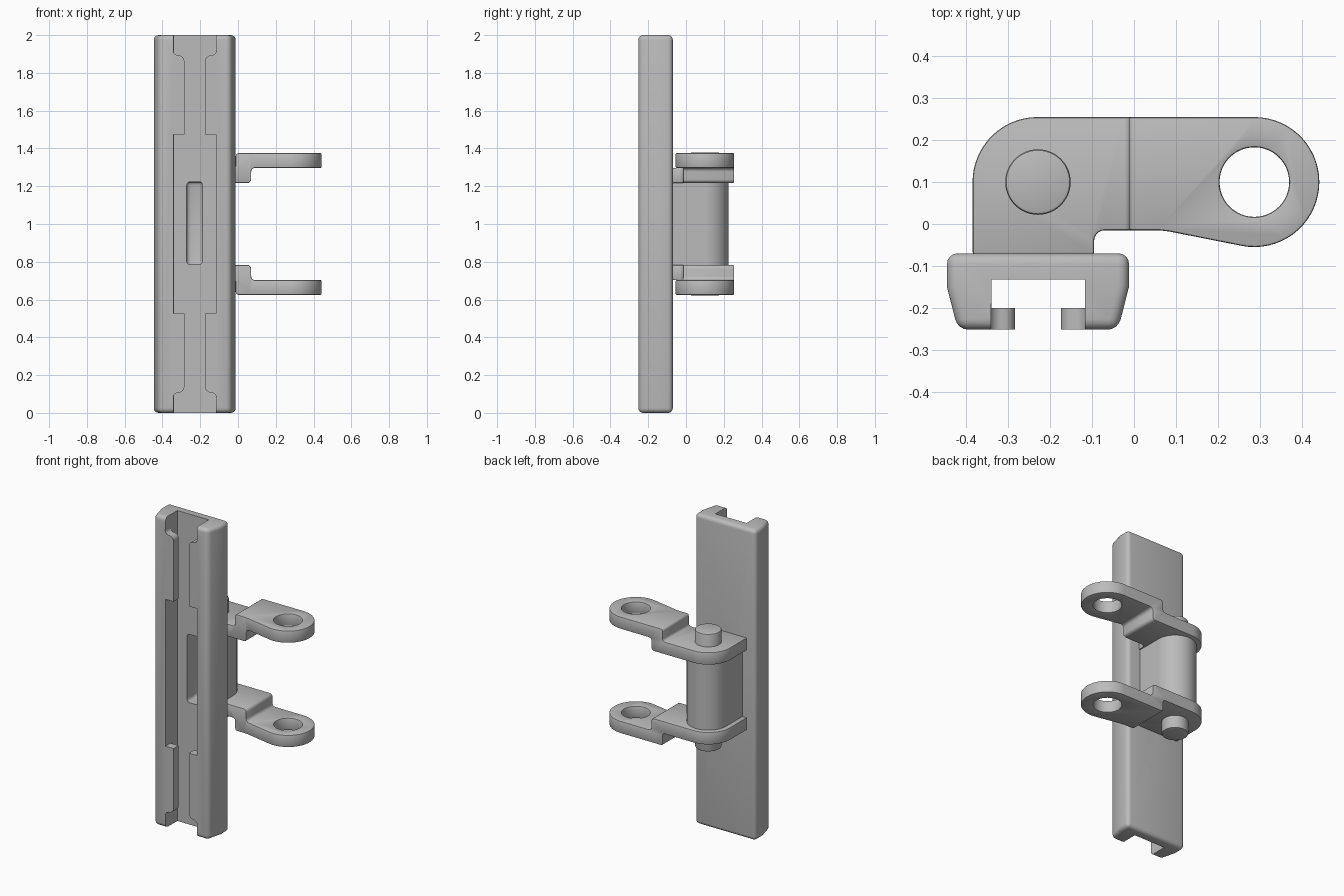
import bpy, bmesh, math
from mathutils import Vector

cube = bpy.data.objects.get("Cube")
if cube:
    bpy.data.objects.remove(cube, do_unlink=True)

grey = bpy.data.materials.new("plain grey")
grey.use_nodes = True
colour = (0.5, 0.5, 0.5, 1)
grey.diffuse_color = colour
grey.node_tree.nodes["Principled BSDF"].inputs["Base Color"].default_value = colour

MID = 1.0          # height of the symmetry plane
PIN = (-0.229, 0.1)  # hinge pin axis
EYE = (0.287, 0.1)   # link eye axis


def arc(centre, r, a0, a1, n=16):
    return [(centre[0] + r * math.cos(math.radians(a0 + (a1 - a0) * i / n)),
             centre[1] + r * math.sin(math.radians(a0 + (a1 - a0) * i / n))) for i in range(n + 1)]


def prism(name, points, lo, hi, axis="z"):
    """Extrude a closed outline along z (points are x, y) or along y (points are x, z)."""
    bm = bmesh.new()
    place = (lambda p: (p[0], p[1], lo)) if axis == "z" else (lambda p: (p[0], lo, p[1]))
    face = bm.faces.new([bm.verts.new(place(p)) for p in points])
    new = bmesh.ops.extrude_face_region(bm, geom=[face])["geom"]
    step = Vector((0, 0, hi - lo)) if axis == "z" else Vector((0, hi - lo, 0))
    bmesh.ops.translate(bm, vec=step, verts=[v for v in new if isinstance(v, bmesh.types.BMVert)])
    bmesh.ops.recalc_face_normals(bm, faces=bm.faces[:])
    mesh = bpy.data.meshes.new(name)
    bm.to_mesh(mesh)
    bm.free()
    mesh.materials.append(grey)
    obj = bpy.data.objects.new(name, mesh)
    bpy.context.collection.objects.link(obj)
    return obj


def box(name, x0, x1, y0, y1, z0, z1):
    return prism(name, [(x0, y0), (x1, y0), (x1, y1), (x0, y1)], z0, z1)


def bake(obj):
    """Turn the modifiers into plain mesh."""
    graph = bpy.context.evaluated_depsgraph_get()
    mesh = bpy.data.meshes.new_from_object(obj.evaluated_get(graph))
    obj.modifiers.clear()
    obj.data = mesh


def bevel(obj, width, segments=3, angle=30):
    mod = obj.modifiers.new("Bevel", "BEVEL")
    mod.width, mod.segments = width, segments
    mod.limit_method, mod.angle_limit = "ANGLE", math.radians(angle)
    bake(obj)


def boolean(obj, other, operation="DIFFERENCE", keep=False):
    mod = obj.modifiers.new("Boolean", "BOOLEAN")
    mod.operation, mod.solver, mod.object = operation, "EXACT", other
    bake(obj)
    if not keep:
        bpy.data.objects.remove(other, do_unlink=True)


def smooth(obj):
    bpy.ops.object.select_all(action="DESELECT")
    obj.select_set(True)
    bpy.context.view_layer.objects.active = obj
    bpy.ops.object.shade_smooth_by_angle(angle=math.radians(35))


# Long rail with tapered sides and rounded outer edges
rail = prism("rail", [(-0.42, -0.252), (-0.038, -0.252), (-0.012, -0.15), (-0.012, -0.07),
                      (-0.446, -0.07), (-0.446, -0.15)], 0, 2)
bevel(rail, 0.025, 4, 40)

# Channel along the rail, full width at the back
boolean(rail, box("channel_cutter", -0.34, -0.117, -0.2, -0.132, -0.1, 2.1))

# Channel mouth: narrow between the lips, wide in the middle and at the ends
WIDE, NARROW = 0.112, 0.055
quarter = [(WIDE, 0), (WIDE, 0.473), (NARROW, 0.473), (NARROW, 0.862)]
quarter += arc((NARROW + 0.03, 0.862), 0.03, 180, 90, 6)
quarter += arc((WIDE - 0.027, 0.922), 0.03, -90, 0, 6)[1:-1] + [(WIDE, 0.93), (WIDE, 1.1)]
half = [(x, -z) for x, z in reversed(quarter[1:])] + quarter
mouth = [(PIN[0] + x, MID + z) for x, z in half]
mouth += [(PIN[0] - x, MID + z) for x, z in reversed(half)]
boolean(rail, prism("mouth_cutter", mouth, -0.3, -0.19, "y"))

# Barrel that carries the pin
barrel = prism("barrel", [(PIN[0] - 0.126, -0.075)] + arc(PIN, 0.126, 180, 0, 32)
               + [(PIN[0] + 0.126, -0.075)], MID - 0.225, MID + 0.225)

# Rounded pocket through the channel floor into the barrel
pocket = box("pocket_cutter", -0.272, -0.188, -0.17, -0.01, 0.785, 1.225)
bevel(pocket, 0.02)
boolean(rail, pocket, keep=True)
boolean(barrel, pocket)

# Hinge pin with softened ends
pin = prism("pin", arc(PIN, 0.078, 0, 360, 48)[:-1], MID - 0.379, MID + 0.379)
bevel(pin, 0.008, 2, 40)

# Link plates: plan outline cut to a stepped side profile, with a round eye
plan = [(-0.385, -0.072)] + arc((-0.23, 0.1), 0.155, 180, 90)
plan += arc(EYE, 0.155, 90, -101, 32) + [(0.11, -0.023), (0.085, -0.018), (0.06, -0.015)]
plan += arc((-0.07, -0.04), 0.025, 90, 180, 6) + [(-0.095, -0.072)]
step = [(-0.5, 0.217)] + arc((0.05, 0.237), 0.02, -90, 0, 4) + arc((0.09, 0.277), 0.02, 180, 90, 4)
step += [(0.6, 0.297), (0.6, 0.375)] + arc((0.003, 0.36), 0.015, 90, 180, 4)
step += arc((-0.027, 0.312), 0.015, 0, -90, 4) + [(-0.5, 0.297)]
links = []
for name, side in (("upper_link", 1), ("lower_link", -1)):
    link = prism(name, plan, MID - 0.5, MID + 0.5)
    boolean(link, prism("step_cutter", [(x, MID + side * z) for x, z in step], -0.4, 0.4, "y"), "INTERSECT")
    boolean(link, prism("eye_cutter", arc(EYE, 0.083, 0, 360, 48)[:-1], 0, 2))
    bevel(link, 0.006, 2, 50)
    links.append(link)

for obj in [rail, barrel, pin] + links:
    smooth(obj)
